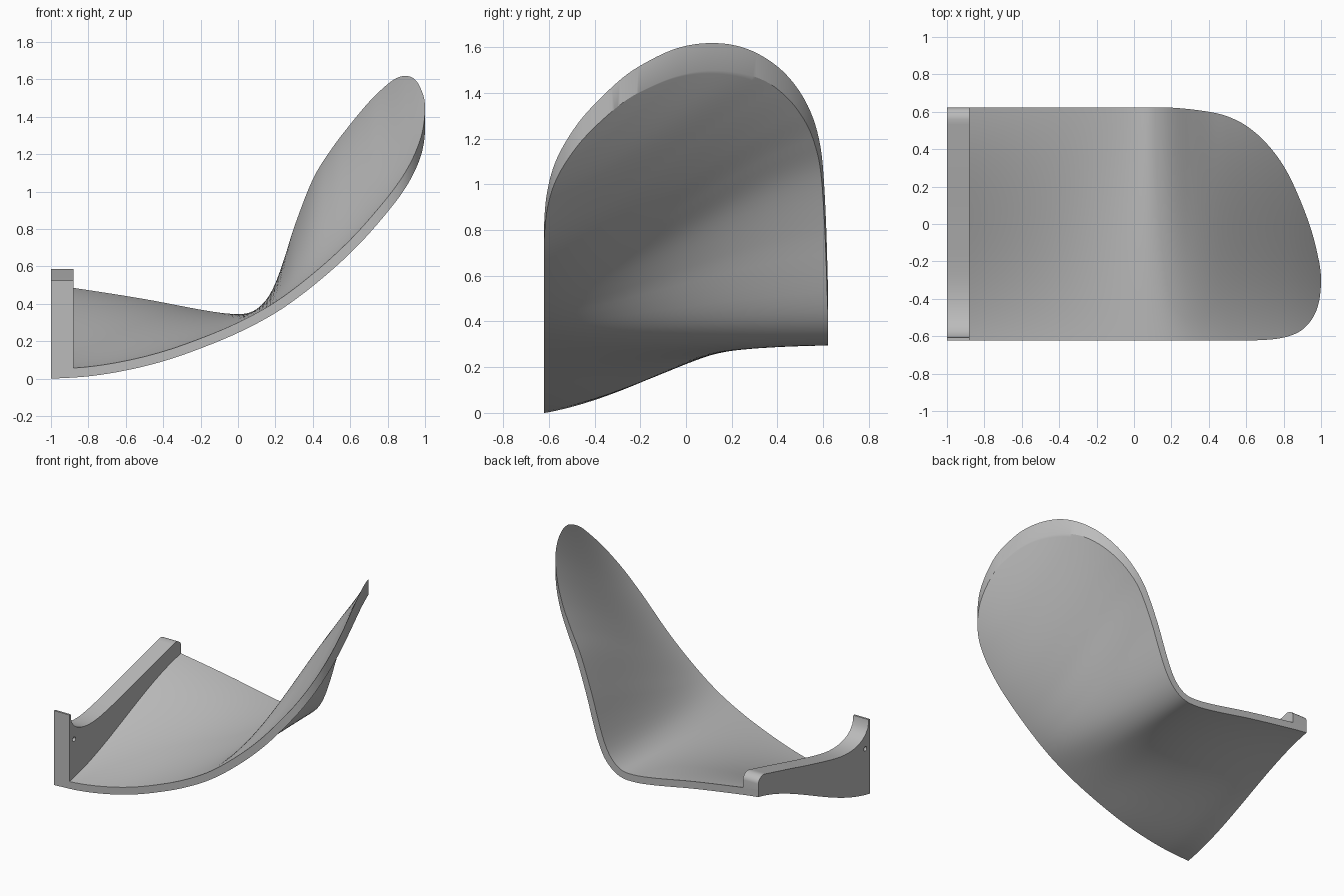
import bpy, bmesh, math
from mathutils import Vector

cube = bpy.data.objects.get("Cube")
if cube:
    bpy.data.objects.remove(cube, do_unlink=True)

HALF = 0.622       # half the depth of the panel
THICK = 0.05       # sheet thickness
NX, NY = 130, 44   # grid resolution

grey = bpy.data.materials.new("plain grey")
grey.use_nodes = True
grey.diffuse_color = (0.5, 0.5, 0.5, 1)
grey.node_tree.nodes["Principled BSDF"].inputs["Base Color"].default_value = (0.5, 0.5, 0.5, 1)


def smooth_curve(points):
    """Cubic Hermite function through (x, value) points."""
    pts = sorted(points)
    last = len(pts) - 1

    def slope(i):
        a, b = pts[max(i - 1, 0)], pts[min(i + 1, last)]
        return (b[1] - a[1]) / (b[0] - a[0])

    def f(x):
        i = 0
        while i < last - 1 and x > pts[i + 1][0]:
            i += 1
        (x0, y0), (x1, y1) = pts[i], pts[i + 1]
        h = x1 - x0
        t = (x - x0) / h
        if t < 0:
            return y0 + slope(i) * (x - x0)
        if t > 1:
            return y1 + slope(i + 1) * (x - x1)
        return ((1 + 2 * t) * (1 - t) ** 2 * y0 + t * (1 - t) ** 2 * h * slope(i)
                + t * t * (3 - 2 * t) * y1 + t * t * (t - 1) * h * slope(i + 1))
    return f


def outline(points):
    """Plan outline, expressed by the distance from the rounded tip."""
    return smooth_curve([(math.sqrt(1 - x), y) for x, y in points])


# Height of the sheet along its front and back edges
front_edge = smooth_curve([(-1, .05), (-.8, .063), (-.6, .095), (-.4, .145), (-.2, .215),
                           (0, .3), (.2, .41), (.4, .56), (.6, .742), (.8, .965),
                           (.9, 1.09), (1, 1.23)])
back_edge = smooth_curve([(-1, .5), (-.88, .485), (-.5, .425), (-.15, .36), (0, .345),
                          (.08, .36), (.15, .42), (.2, .51), (.25, .65), (.3, .81),
                          (.4, 1.07), (.5, 1.24), (.6, 1.39), (.7, 1.55), (.8, 1.73),
                          (.9, 1.97), (1, 2.25)])

# Plan outline of the rounded end
back_side = outline([(-1, HALF), (0, HALF), (.2, HALF), (.4, .6), (.5, .575), (.6, .525),
                     (.7, .44), (.8, .31), (.9, .1), (.95, -.04), (.985, -.18), (1, -.3)])
front_side = outline([(-1, -HALF), (.4, -HALF), (.65, -HALF), (.8, -.607), (.9, -.565),
                      (.97, -.475), (.99, -.41), (1, -.3)])


def top_z(x, y):
    t = (y + HALF) / (2 * HALF)
    w = 0.5 * t + 0.5 * t * t * (3 - 2 * t)
    return front_edge(x) * (1 - w) + back_edge(x) * w


def normal(x, y, e=0.004):
    return Vector((top_z(x - e, y) - top_z(x + e, y),
                   top_z(x, y - e) - top_z(x, y + e), 2 * e)).normalized()


def bottom_z(x, y):
    """Height of the surface offset by the sheet thickness."""
    px, py = x, y
    for _ in range(8):
        n = normal(px, py)
        px, py = x + THICK * n.x, y + THICK * n.y
    return top_z(px, py) - THICK * normal(px, py).z


def finish(name, bm):
    bmesh.ops.recalc_face_normals(bm, faces=bm.faces)
    mesh = bpy.data.meshes.new(name)
    bm.to_mesh(mesh)
    bm.free()
    mesh.materials.append(grey)
    obj = bpy.data.objects.new(name, mesh)
    bpy.context.collection.objects.link(obj)
    return obj


def activate(obj):
    bpy.ops.object.select_all(action='DESELECT')
    obj.select_set(True)
    bpy.context.view_layer.objects.active = obj


# Curved sheet: two grids joined by a vertical rim
bm = bmesh.new()
layers = []
for height in (top_z, bottom_z):
    grid = []
    for i in range(NX + 1):
        u = math.sqrt(2) * (1 - i / NX)
        x, lo, hi = 1 - u * u, max(front_side(u), -HALF), min(back_side(u), HALF)
        row = []
        for j in range(NY + 1):
            y = lo + (hi - lo) * j / NY
            row.append(bm.verts.new((x, y, height(x, y))))
        grid.append(row)
    for a, b in zip(grid, grid[1:]):
        for j in range(NY):
            bm.faces.new((a[j], b[j], b[j + 1], a[j + 1]))
    layers.append(grid)
rims = [([r[0] for r in g], [r[-1] for r in g], g[0]) for g in layers]
for upper, lower in zip(*rims):
    for k in range(len(upper) - 1):
        bm.faces.new((upper[k], upper[k + 1], lower[k + 1], lower[k]))
bmesh.ops.remove_doubles(bm, verts=bm.verts, dist=0.0002)
sheet = finish("curved_sheet", bm)

# End wall: scooped profile extruded along x
scoop = smooth_curve([(-.6, .47), (-.58, .44), (-.52, .4), (-.42, .378), (-.28, .385), (0, .446),
                      (.3, .522), (.56, .587)])
profile = [(-HALF, .525), (-.608, .525)]
profile += [(y, scoop(y)) for y in [-.6 + 1.16 * k / 40 for k in range(41)]]
profile += [(.56 + (HALF - .56) * math.sin(a), .54 + .047 * math.cos(a))
            for a in [math.pi / 2 * k / 6 for k in range(1, 7)]]
profile += [(y, top_z(-1, y) - .03) for y in [HALF - 2 * HALF * k / 30 for k in range(31)]]
bm = bmesh.new()
face = bm.faces.new([bm.verts.new((-1, y, z)) for y, z in profile])
side = bmesh.ops.extrude_face_region(bm, geom=[face])["geom"]
bmesh.ops.translate(bm, vec=(.12, 0, 0), verts=[v for v in side if isinstance(v, bmesh.types.BMVert)])
wall = finish("end_wall", bm)

# Small pin hole through the tall corner of the wall
bpy.ops.mesh.primitive_cylinder_add(vertices=20, radius=.016, depth=.4, location=(-.94, -.57, .335),
                                    rotation=(0, math.pi / 2, 0))
cutter = bpy.context.object
cutter.name = "pin_hole_cutter"
cutter.hide_render = True
activate(wall)
hole = wall.modifiers.new("pin_hole", 'BOOLEAN')
hole.operation = 'DIFFERENCE'
hole.object = cutter
bpy.ops.object.modifier_apply(modifier="pin_hole")
bpy.data.objects.remove(cutter, do_unlink=True)

for obj in (sheet, wall):
    activate(obj)
    bpy.ops.object.shade_smooth_by_angle(angle=math.radians(30))
